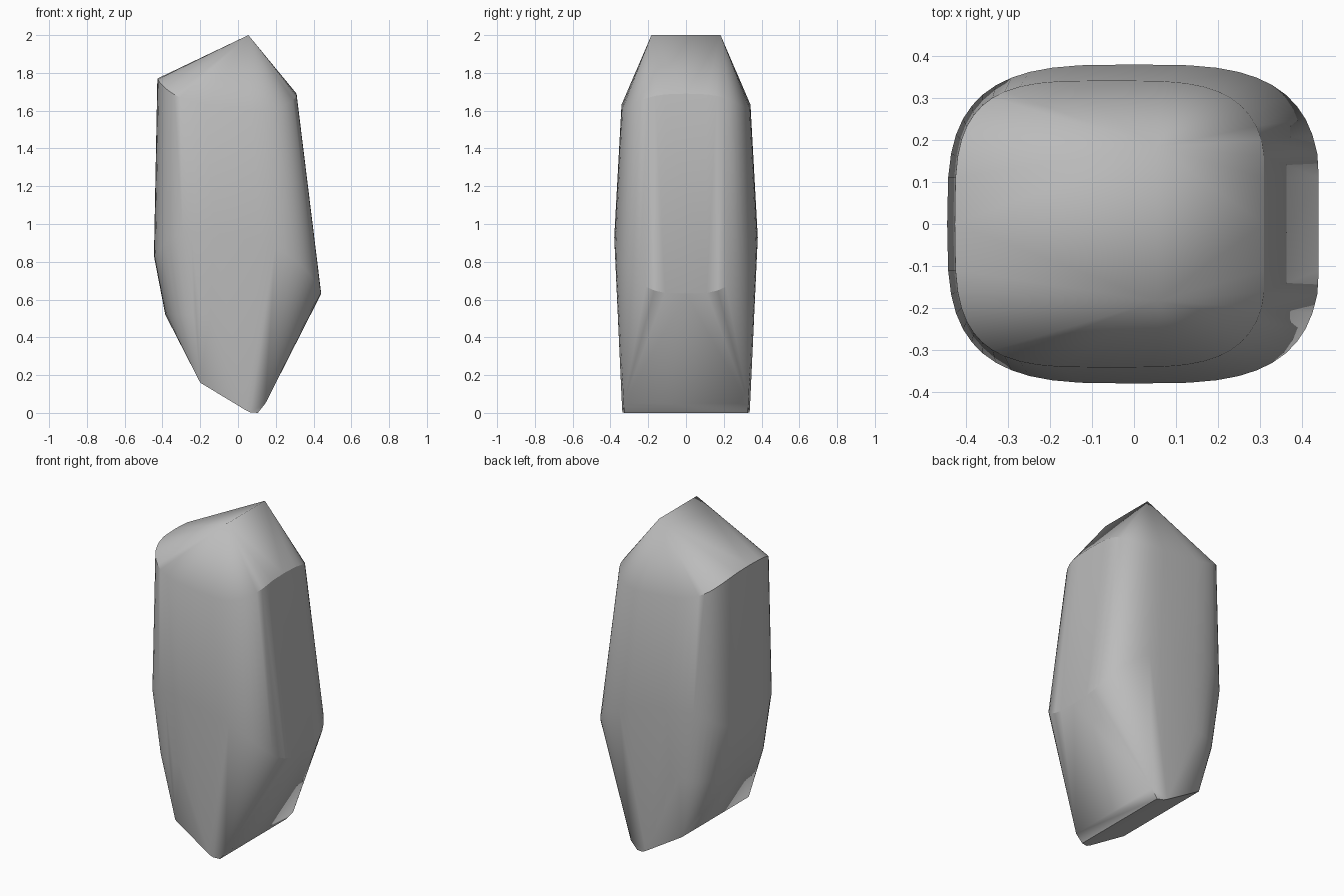
import bpy, bmesh, math

if "Cube" in bpy.data.objects:
    bpy.data.objects.remove(bpy.data.objects["Cube"], do_unlink=True)

SIDES = 48


def ring(left, right, half_depth, front_shift, power=3.4, flat=0.0):
    """Rounded rectangle, tilted from left (x, z) to right (x, z), cut flat on its right."""
    centre = (left[0] + right[0] + flat) / 2
    half = (right[0] + flat - left[0]) / 2
    points = []
    for i in range(SIDES):
        angle = math.tau * i / SIDES
        c, s = math.cos(angle), math.sin(angle)
        u = math.copysign(abs(c) ** (2 / power), c)
        v = math.copysign(abs(s) ** (2 / power), s)
        x = min(centre + half * u, right[0])
        t = (x - left[0]) / (right[0] - left[0])
        z = left[1] + (right[1] - left[1]) * t + front_shift * abs(v) ** 3
        points.append((x, half_depth * v, z))
    return points


def edge(x, z, half_depth):
    """Straight crease running from front to back."""
    return [(x, -half_depth, z), (x, half_depth, z)]


# Outline of the crystal: top ridge, rim, widest belt, lower curve, base creases
points = edge(0.055, 2.0, 0.183)
points += ring((-0.427, 1.77), (0.31, 1.69), 0.342, -0.11, 3.6, 0.01)
points += ring((-0.445, 0.83), (0.44, 0.63), 0.38, 0.2, 3.3, 0.006)
points += [p for p in ring((-0.385, 0.52), (0.3, 0.52), 0.358, 0.0) if p[0] < -0.1]
for x, z, depth in ((-0.2, 0.16, 0.325), (0.04, 0.015, 0.338), (0.065, 0.003, 0.335),
                    (0.105, 0.0, 0.325), (0.145, 0.05, 0.33)):
    points += edge(x, z, depth)

# Skin the outline as one convex stone
bm = bmesh.new()
for p in points:
    bm.verts.new(p)
hull = bmesh.ops.convex_hull(bm, input=bm.verts[:])
loose = {g for g in hull["geom_interior"] + hull["geom_unused"]
         if isinstance(g, bmesh.types.BMVert)}
bmesh.ops.delete(bm, geom=list(loose), context="VERTS")
bmesh.ops.dissolve_limit(bm, angle_limit=math.radians(1), verts=bm.verts[:], edges=bm.edges[:])
bmesh.ops.recalc_face_normals(bm, faces=bm.faces[:])
mesh = bpy.data.meshes.new("crystal_stone")
bm.to_mesh(mesh)
bm.free()
stone = bpy.data.objects.new("crystal_stone", mesh)
bpy.context.collection.objects.link(stone)

# Plain grey stone
grey = bpy.data.materials.new("stone_grey")
grey.use_nodes = True
colour = (0.5, 0.5, 0.5, 1)
grey.diffuse_color = colour
grey.node_tree.nodes["Principled BSDF"].inputs["Base Color"].default_value = colour
mesh.materials.append(grey)

# Smooth rounded corners, crisp facets
bpy.ops.object.select_all(action="DESELECT")
stone.select_set(True)
bpy.context.view_layer.objects.active = stone
bpy.ops.object.shade_smooth_by_angle(angle=math.radians(28))
